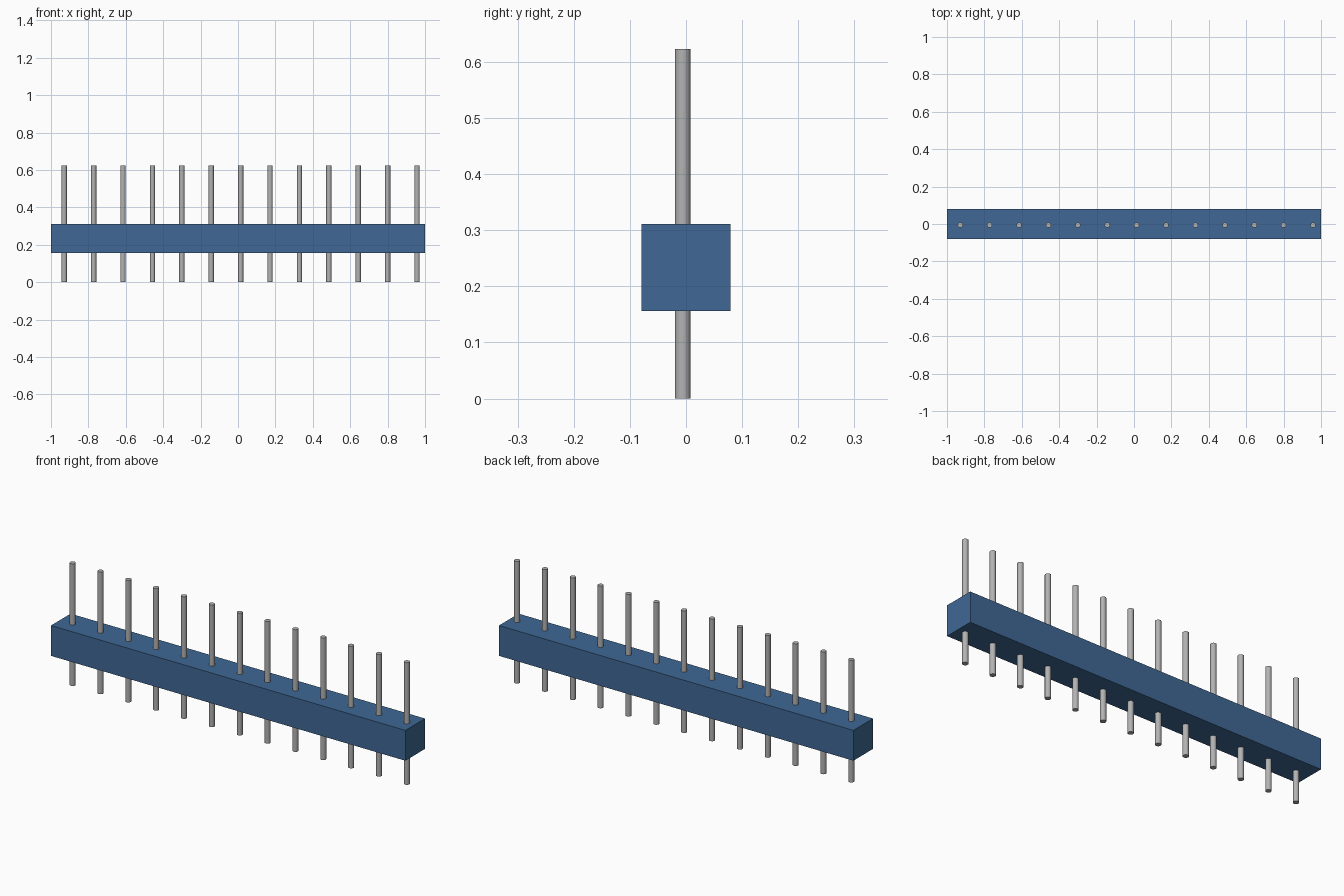
import bpy
import math

cube = bpy.data.objects.get("Cube")
if cube:
    bpy.data.objects.remove(cube, do_unlink=True)


def make_material(name, rgb):
    mat = bpy.data.materials.new(name)
    mat.use_nodes = True
    color = (*rgb, 1.0)
    mat.diffuse_color = color
    mat.node_tree.nodes["Principled BSDF"].inputs["Base Color"].default_value = color
    return mat


blue = make_material("blue plastic", (0.05, 0.14, 0.30))
grey = make_material("grey metal", (0.45, 0.45, 0.45))

# Insulating bar
BAR_BOTTOM, BAR_TOP, BAR_DEPTH = 0.156, 0.311, 0.158
bpy.ops.mesh.primitive_cube_add(size=1, location=(0, 0, (BAR_BOTTOM + BAR_TOP) / 2))
bar = bpy.context.object
bar.name = "header_bar"
bar.scale = (2.0, BAR_DEPTH, BAR_TOP - BAR_BOTTOM)
bpy.ops.object.transform_apply(location=False, rotation=False, scale=True)
bar.data.materials.append(blue)

# Row of round pins passing through the bar, slightly off centre
PIN_COUNT, PITCH, FIRST_X = 13, 0.1572, -0.929
PIN_Y, PIN_RADIUS, PIN_HEIGHT = -0.006, 0.014, 0.623

bpy.ops.mesh.primitive_cylinder_add(
    vertices=24, radius=PIN_RADIUS, depth=PIN_HEIGHT,
    location=(FIRST_X, PIN_Y, PIN_HEIGHT / 2))
first_pin = bpy.context.object
first_pin.name = "pin_01"
first_pin.data.materials.append(grey)
bpy.ops.object.shade_smooth_by_angle(angle=math.radians(35))

for i in range(1, PIN_COUNT):
    pin = first_pin.copy()
    pin.name = f"pin_{i + 1:02d}"
    pin.location.x = FIRST_X + i * PITCH
    bpy.context.collection.objects.link(pin)
